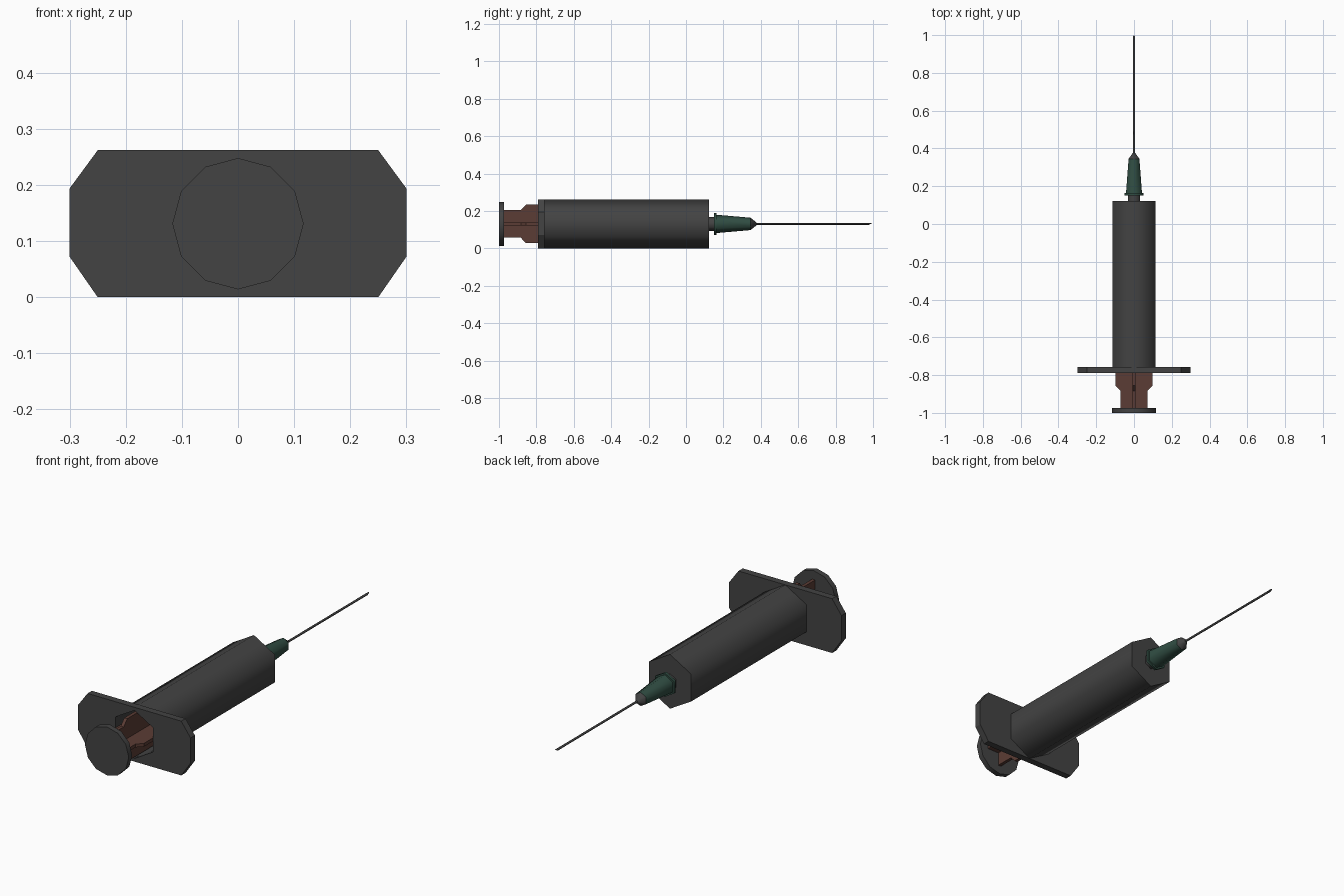
import bpy, bmesh, math

if "Cube" in bpy.data.objects:
    bpy.data.objects.remove(bpy.data.objects["Cube"])

CZ = 0.131      # height of the syringe axis


def material(name, rgb):
    m = bpy.data.materials.new(name)
    m.diffuse_color = (*rgb, 1)
    m.use_nodes = True
    m.node_tree.nodes["Principled BSDF"].inputs["Base Color"].default_value = m.diffuse_color
    return m


grey = material("dark grey", (0.056, 0.056, 0.056))
brown = material("reddish brown", (0.105, 0.046, 0.035))
green = material("dark green", (0.030, 0.075, 0.056))


def finish(name, bm, mat, angle=None):
    bmesh.ops.recalc_face_normals(bm, faces=bm.faces)
    me = bpy.data.meshes.new(name)
    bm.to_mesh(me)
    bm.free()
    me.materials.append(mat)
    ob = bpy.data.objects.new(name, me)
    bpy.context.collection.objects.link(ob)
    if angle:
        bpy.ops.object.select_all(action='DESELECT')
        ob.select_set(True)
        bpy.context.view_layer.objects.active = ob
        bpy.ops.object.shade_smooth_by_angle(angle=math.radians(angle))
    return ob


def ring(bm, y, r, sides):
    # ring around the y axis with a corner pointing straight up
    return [bm.verts.new((r * math.sin(a), y, CZ + r * math.cos(a)))
            for a in (2 * math.pi * i / sides for i in range(sides))]


def lathe(name, profile, mat, sides=6, slant=0):
    # closed solid from (y, radius) pairs; slant pushes the top of the last ring out
    bm = bmesh.new()
    rings = [ring(bm, y, r, sides) for y, r in profile]
    for a, b in zip(rings, rings[1:]):
        for i in range(sides):
            j = (i + 1) % sides
            bm.faces.new((a[i], a[j], b[j], b[i]))
    bm.faces.new(rings[0])
    bm.faces.new(rings[-1])
    r = profile[-1][1]
    for v in rings[-1]:
        v.co.y += slant * (v.co.z - CZ - r) / (2 * r)
    return finish(name, bm, mat, 62)


def extrude(bm, vec):
    res = bmesh.ops.extrude_face_region(bm, geom=bm.faces[:])
    vs = [g for g in res["geom"] if isinstance(g, bmesh.types.BMVert)]
    bmesh.ops.translate(bm, verts=vs, vec=vec)


# Barrel: hollow hexagonal tube, open at the back
HOLE = 0.116
lathe("barrel", [(0.10, HOLE), (-0.757, HOLE), (-0.757, 0.131), (0.122, 0.131)], grey)
bar = bpy.data.objects["barrel"]
bm = bmesh.new()
bm.from_mesh(bar.data)
bm.to_mesh(bar.data)
bm.free()

# Finger flange with a hexagonal hole
bm = bmesh.new()
half = [(0.25, 0.131), (0.3, 0.063), (0.3, -0.059), (0.25, -0.131)]
outline = half + [(-x, z) for x, z in reversed(half)]
outer = [bm.verts.new((x, -0.79, CZ + z)) for x, z in outline]
for loop in (outer, ring(bm, -0.79, HOLE, 6)):
    for i, v in enumerate(loop):
        bm.edges.new((v, loop[(i + 1) % len(loop)]))
bmesh.ops.triangle_fill(bm, edges=bm.edges[:], use_beauty=True)
bmesh.ops.dissolve_limit(bm, angle_limit=0.01, verts=[], edges=bm.edges[:])
extrude(bm, (0, 0.033, 0))
finish("finger_flange", bm, grey)

# Plunger: crossed fins that step out before entering the barrel
T = 0.008


def fin(name, narrow, wide, vertical):
    side = [(-0.974, narrow), (-0.883, narrow), (-0.856, wide), (0.03, wide)]
    pts = side + [(y, -w) for y, w in reversed(side)]
    bm = bmesh.new()
    if vertical:
        bm.faces.new([bm.verts.new((-T, y, CZ + w)) for y, w in pts])
        extrude(bm, (2 * T, 0, 0))
    else:
        bm.faces.new([bm.verts.new((w, y, CZ - T)) for y, w in pts])
        extrude(bm, (0, 0, 2 * T))
    finish(name, bm, brown)


fin("plunger_fin_flat", 0.071, 0.097, False)
fin("plunger_fin_upright", 0.074, 0.103, True)
lathe("plunger_stopper", [(0.03, 0.112), (0.09, 0.112)], grey)
lathe("thumb_disc", [(-1.0, 0.117), (-0.974, 0.117)], grey, 12)

# Nozzle, needle hub and needle
lathe("nozzle", [(0.12, 0.038), (0.152, 0.038)], grey)
lathe("hub_collar", [(0.15, 0.058), (0.163, 0.058)], green)
lathe("hub_cone", [(0.162, 0.049), (0.345, 0.033)], green)
lathe("hub_tip", [(0.345, 0.033), (0.376, 0.008)], grey)
lathe("needle", [(0.37, 0.0055), (1.0, 0.0055)], grey, 6, slant=0.025)
